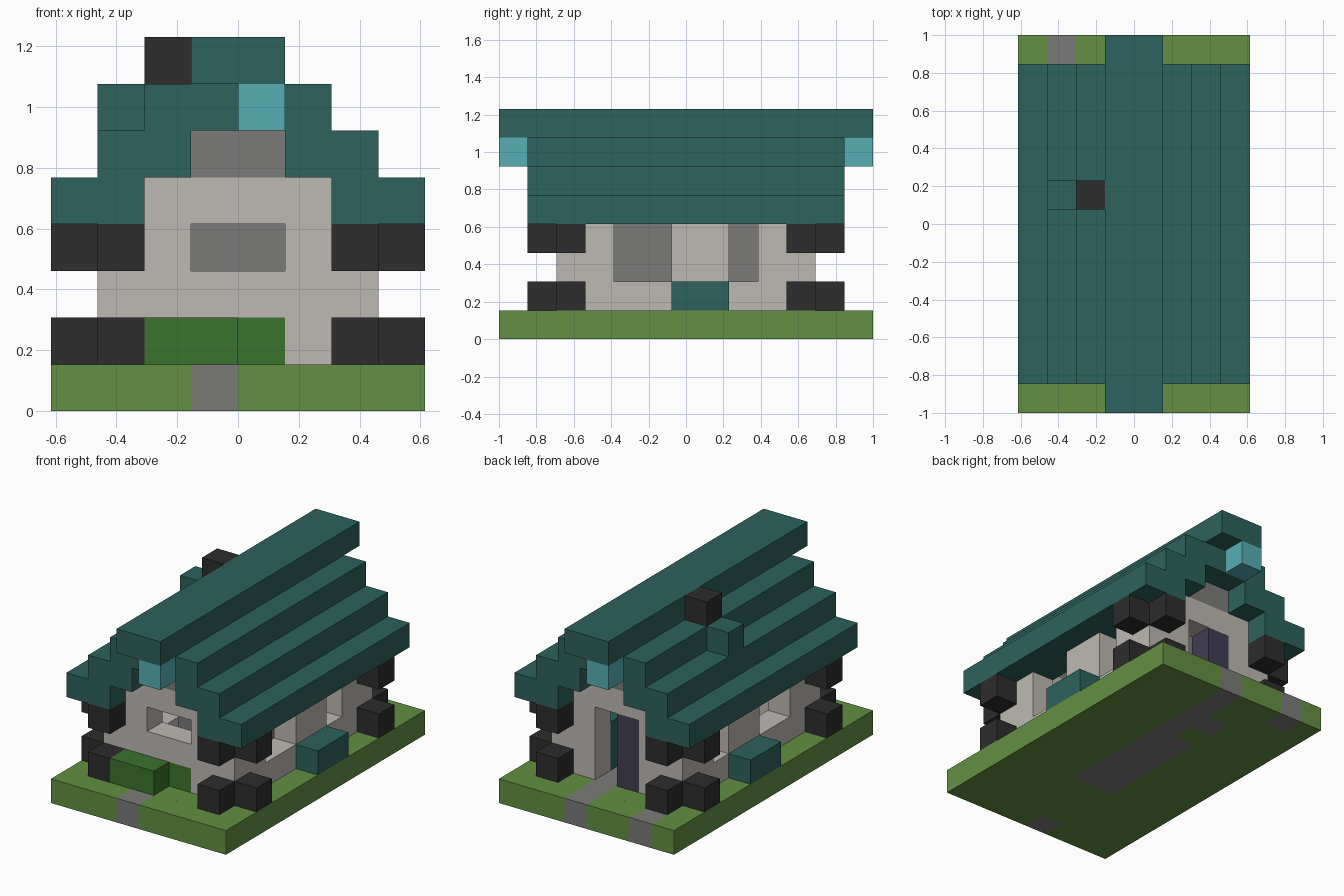
import bpy
import bmesh
from mathutils import Matrix, Vector

cube = bpy.data.objects.get("Cube")
if cube:
    bpy.data.objects.remove(cube, do_unlink=True)

# The house sits on a lattice of equal cells: 8 wide, 13 long, 8 high
WIDTH, LENGTH, HEIGHT = 8, 13, 8
CELL = 2 / LENGTH


def linear(channel):
    value = channel / 255
    return value / 12.92 if value <= 0.04045 else ((value + 0.055) / 1.055) ** 2.4


def make_material(name, red, green, blue):
    colour = (linear(red), linear(green), linear(blue), 1)
    material = bpy.data.materials.new(name)
    material.use_nodes = True
    material.diffuse_color = colour
    shader = material.node_tree.nodes["Principled BSDF"]
    shader.inputs["Base Color"].default_value = colour
    shader.inputs["Roughness"].default_value = 0.9
    return material


grass = make_material("grass green", 98, 144, 66)
stone = make_material("stone grey", 123, 123, 122)
plaster = make_material("plaster white", 190, 185, 180)
timber = make_material("charcoal timber", 45, 45, 45)
tile = make_material("teal tile", 45, 98, 92)
leaf = make_material("leaf green", 60, 115, 46)
lamp = make_material("lamp blue", 87, 175, 181)
door_paint = make_material("door purple", 64, 62, 82)


def blocks(name, material, boxes):
    """One object from boxes given as (corner cell, size in cells)."""
    bm = bmesh.new()
    for corner, size in boxes:
        centre = Vector(corner) + Vector(size) / 2 - Vector((WIDTH / 2, LENGTH / 2, 0))
        matrix = Matrix.Translation(centre * CELL) @ Matrix.Diagonal((*(Vector(size) * CELL), 1))
        bmesh.ops.create_cube(bm, size=1, matrix=matrix)
    mesh = bpy.data.meshes.new(name)
    bm.to_mesh(mesh)
    bm.free()
    mesh.materials.append(material)
    obj = bpy.data.objects.new(name, mesh)
    bpy.context.collection.objects.link(obj)
    return obj


def both_sides(boxes):
    """Add the mirror image of each box across the middle of the width."""
    return boxes + [((WIDTH - c[0] - s[0], c[1], c[2]), s) for c, s in boxes]


def both_ends(boxes):
    """Add the mirror image of each box across the middle of the length."""
    return boxes + [((c[0], LENGTH - c[1] - s[1], c[2]), s) for c, s in boxes]


ONE = (1, 1, 1)


# Ground: lawn cells with stone paths and floor let in
def is_paved(x, y):
    floor = x in (3, 4) and 4 <= y <= 8
    back_path = x == 4 and y >= 9
    return floor or back_path or (x, y) in {(3, 10), (3, 0), (1, 12)}


cells = [(x, y, 0) for x in range(WIDTH) for y in range(LENGTH)]
blocks("lawn", grass, [(c, ONE) for c in cells if not is_paved(c[0], c[1])])
blocks("paving", stone, [(c, ONE) for c in cells if is_paved(c[0], c[1])])

# Front wall, around the window and the hedge cell
blocks("front_wall", plaster, [
    ((1, 2, 1), (3, 1, 1)),
    ((5, 2, 1), (2, 1, 1)),
    ((1, 2, 2), (6, 1, 1)),
    ((1, 2, 3), (2, 1, 1)),
    ((5, 2, 3), (2, 1, 1)),
    ((2, 2, 4), (4, 1, 1)),
])

# Back wall, around the doorway
blocks("back_wall", plaster, both_sides([((1, 10, 1), (2, 1, 3))]) + [((2, 10, 4), (4, 1, 1))])
blocks("door", door_paint, [((3, 10, 1), (1, 1, 3))])

# Side walls: low course and the piers between the windows
piers = [((1, y, 2), (1, length, 2)) for y, length in ((3, 1), (6, 2), (9, 1))]
blocks("side_walls", plaster, both_sides([((1, 3, 1), (1, 7, 1))] + piers))

# Stone gables, inner core and cupboard
blocks("gables", stone, both_ends([((3, 2, 5), (2, 1, 1))]))
blocks("inner_core", stone, [((3, 4, 1), (2, 5, 4))])
blocks("cupboard", tile, [((5, 9, 1), (1, 1, 2))])

# Timber ends sticking out at each corner, in two courses
for level, course in ((1, "lower"), (3, "upper")):
    ends = [((1, 1, level), ONE), ((0, 2, level), ONE)]
    blocks(course + "_timber_ends", timber, both_ends(both_sides(ends)))

# Stepped roof
for step in range(2):
    beam = ((step, 1, 4 + step), (2, 11, 1))
    blocks("roof_step_" + str(step + 1), tile, both_sides([beam]))
blocks("roof_top_step", tile, [((2, 1, 6), (4, 11, 1))])
blocks("roof_ridge", tile, [((3, 0, 7), (2, LENGTH, 1))])

# Chimney with its tiled shoulder
blocks("chimney", timber, [((2, 7, 7), ONE)])
blocks("chimney_shoulder", tile, [((1, 7, 6), ONE)])

# Lamps hung under the ridge ends
blocks("front_lamp", lamp, [((4, 0, 6), ONE)])
blocks("back_lamp", lamp, [((3, LENGTH - 1, 6), ONE)])

# Planter boxes at the sides and hedge at the front
blocks("planter_boxes", tile, both_sides([((0, 6, 1), (1, 2, 1))]))
blocks("hedge", leaf, [((2, 1, 1), (2, 1, 1)), ((4, 2, 1), ONE)])
